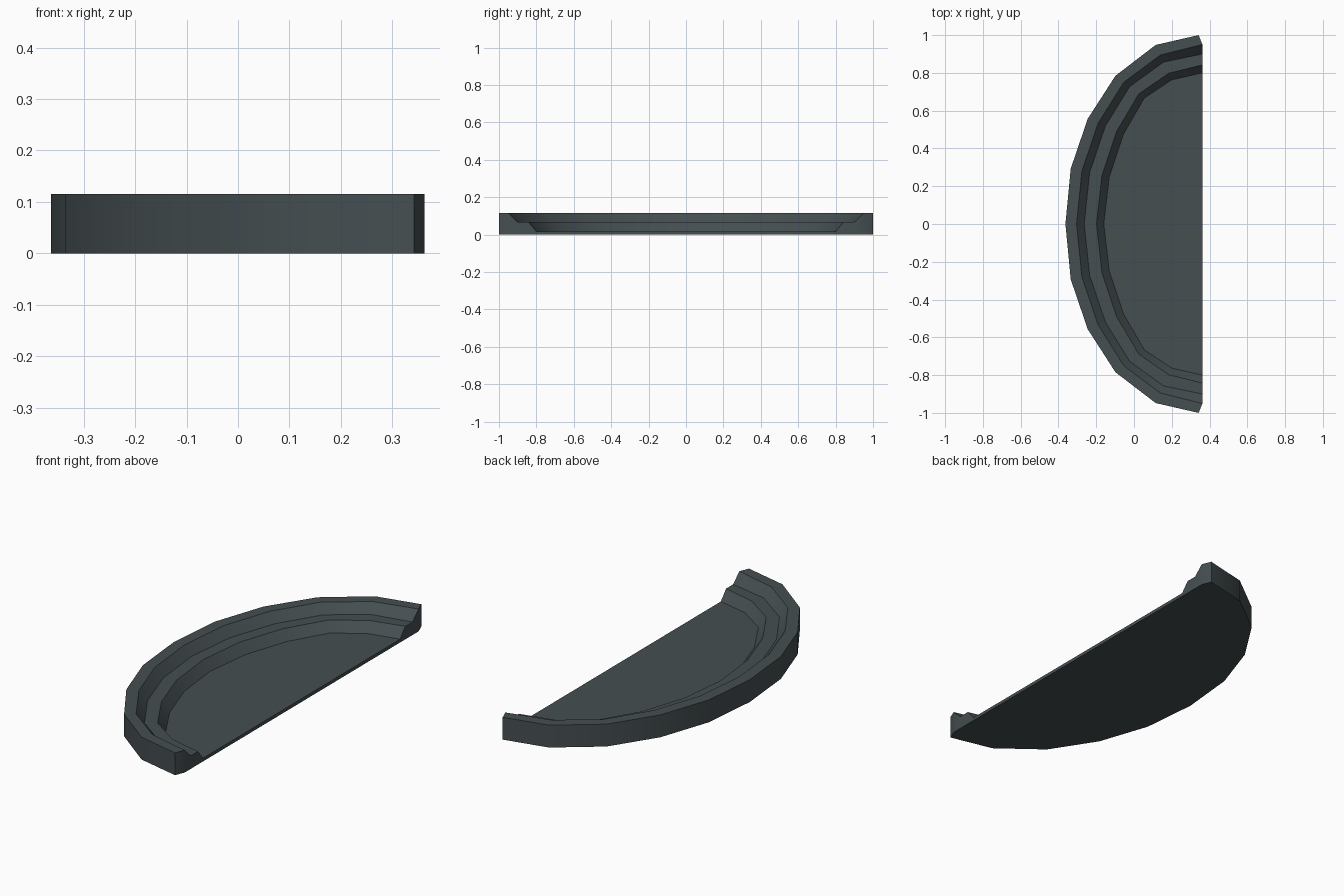
import bpy, bmesh, math

if "Cube" in bpy.data.objects:
    bpy.data.objects.remove(bpy.data.objects["Cube"])

H, SHELF, FLOOR, X_END = 0.115, 0.067, 0.017, 0.362

# half outlines (y >= 0) from the bow tip to the straight edge
outer = [(-0.363, 0), (-0.335, 0.293), (-0.245, 0.557), (-0.098, 0.785), (0.115, 0.948), (0.342, 1.0)]
inner = [(-0.160, 0), (-0.131, 0.25), (-0.055, 0.477), (0.055, 0.667), (0.200, 0.763), (X_END, 0.80)]
# stepped rim: blend from outer to inner outline, height, y where it meets the straight edge
steps = [(0.29, H, 0.95), (0.49, SHELF, 0.90), (0.81, SHELF, 0.842), (1.0, FLOOR, 0.80)]


def mirrored(half):
    return [(x, -y) for x, y in reversed(half[1:])] + half


def blend(t, y_end):
    pts = [(a[0] + (b[0] - a[0]) * t, a[1] + (b[1] - a[1]) * t)
           for a, b in zip(outer[:-1], inner[:-1])]
    return mirrored(pts + [(X_END, y_end)])


bm = bmesh.new()


def ring(pts, z):
    return [bm.verts.new((x, y, z)) for x, y in pts]


# outer wall, lip, upper slope, shelf and lower slope
rings = [ring(mirrored(outer), 0), ring(mirrored(outer), H)]
rings += [ring(blend(t, y), z) for t, z, y in steps]
for a, b in zip(rings, rings[1:]):
    for i in range(len(a) - 1):
        bm.faces.new((a[i], a[i + 1], b[i + 1], b[i]))

# floor and underside
bm.faces.new(rings[-1])
low = [bm.verts.new((X_END, s * steps[0][2], 0)) for s in (-1, 1)]
bm.faces.new([low[0]] + rings[0] + [low[1]])

# bevelled tips and straight edge
for k, v in ((0, low[0]), (-1, low[1])):
    bm.faces.new((rings[0][k], rings[1][k], rings[2][k], v))
bm.faces.new([low[0]] + [r[0] for r in rings[2:]] + [r[-1] for r in reversed(rings[2:])] + [low[1]])
bmesh.ops.recalc_face_normals(bm, faces=bm.faces)

mesh = bpy.data.meshes.new("half_round_tray")
bm.to_mesh(mesh)
bm.free()
tray = bpy.data.objects.new("half_round_tray", mesh)
bpy.context.collection.objects.link(tray)

mat = bpy.data.materials.new("dark slate grey")
mat.diffuse_color = (0.06, 0.077, 0.083, 1)
mat.use_nodes = True
mat.node_tree.nodes["Principled BSDF"].inputs["Base Color"].default_value = mat.diffuse_color
mesh.materials.append(mat)

bpy.context.view_layer.objects.active = tray
tray.select_set(True)
bpy.ops.object.shade_smooth_by_angle(angle=math.radians(30))
